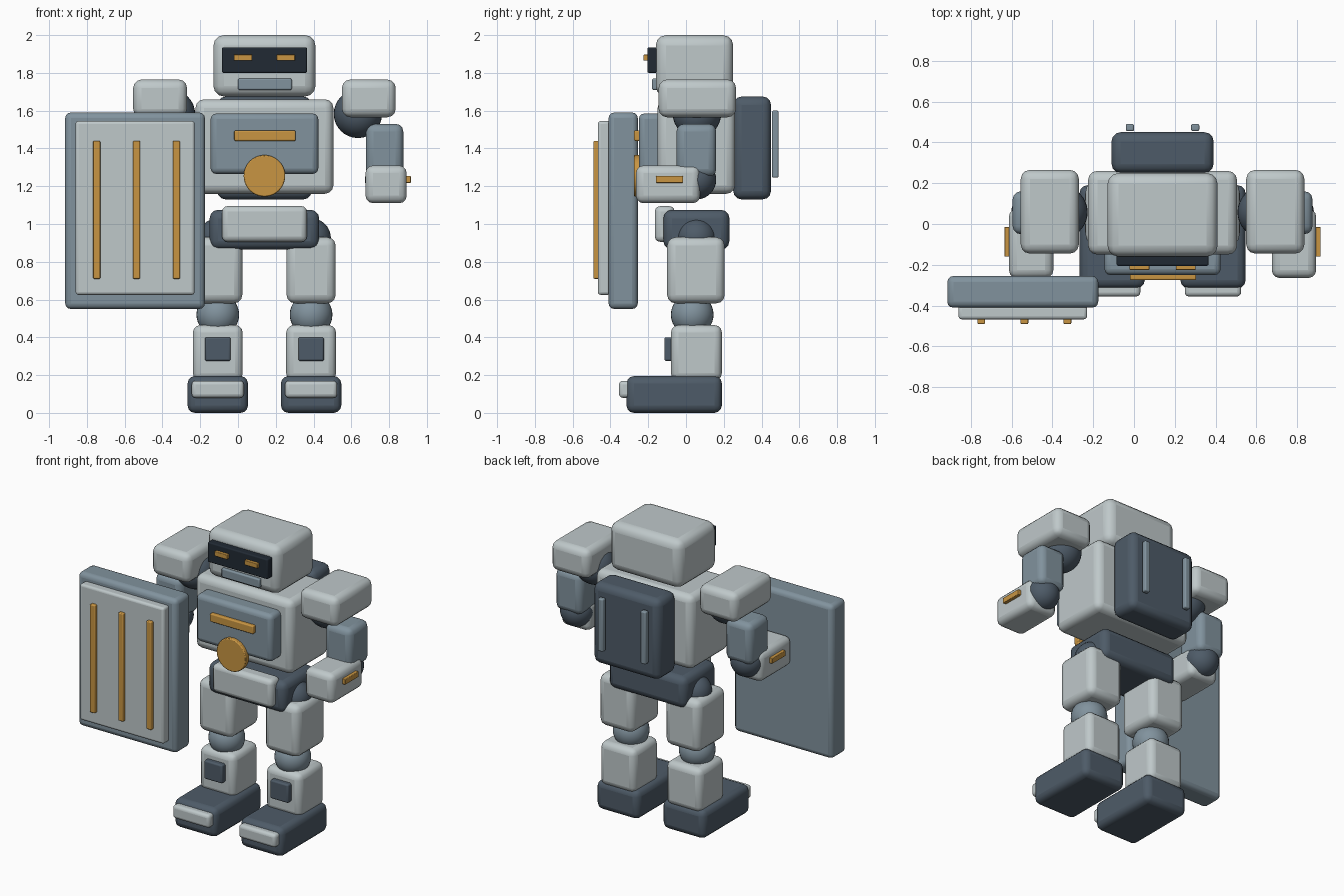
import bpy
import math

if "Cube" in bpy.data.objects:
    bpy.data.objects.remove(bpy.data.objects["Cube"])


def material(name, rgb):
    m = bpy.data.materials.new(name)
    m.diffuse_color = (*rgb, 1)
    m.use_nodes = True
    m.node_tree.nodes["Principled BSDF"].inputs["Base Color"].default_value = m.diffuse_color
    return m


LIGHT = material("light_grey", (0.52, 0.58, 0.59))
STEEL = material("steel_blue", (0.22, 0.29, 0.34))
DARK = material("dark_slate", (0.076, 0.105, 0.138))
GOLD = material("gold", (0.58, 0.30, 0.055))
BLACK = material("visor_black", (0.015, 0.023, 0.034))
CX = 0.14   # body centre line


def finish(name, mat, bevel=0, segments=3):
    ob = bpy.context.object
    ob.name = name
    ob.data.materials.append(mat)
    if bevel:
        mod = ob.modifiers.new("rounding", "BEVEL")
        mod.width = bevel
        mod.segments = segments
    bpy.ops.object.shade_smooth_by_angle(angle=math.radians(40))
    return ob


def box(name, x, y, z, mat, bevel):
    """Rounded box from (low, high) ranges."""
    bpy.ops.mesh.primitive_cube_add(
        size=1, location=[(a + b) / 2 for a, b in (x, y, z)])
    bpy.context.object.scale = [b - a for a, b in (x, y, z)]
    bpy.ops.object.transform_apply(location=False, rotation=False, scale=True)
    return finish(name, mat, bevel)


def ball(name, loc, r, mat):
    bpy.ops.mesh.primitive_uv_sphere_add(
        segments=32, ring_count=16, radius=r, location=loc)
    return finish(name, mat)


# Head
box("head", (-0.13, 0.41), (-0.16, 0.25), (1.675, 2.0), LIGHT, 0.055)
box("visor", (-0.085, 0.365), (-0.205, -0.13), (1.80, 1.935), BLACK, 0.008)
box("mouth_plate", (0.0, 0.285), (-0.18, -0.13), (1.71, 1.77), STEEL, 0.008)

# Torso and chest
box("torso", (-0.225, 0.505), (-0.15, 0.26), (1.16, 1.66), LIGHT, 0.045)
box("chest_plate", (-0.145, 0.425), (-0.25, -0.12), (1.265, 1.585), STEEL, 0.03)
box("chest_bar", (-0.02, 0.305), (-0.275, -0.24), (1.44, 1.495), GOLD, 0.007)
bpy.ops.mesh.primitive_cylinder_add(
    vertices=40, radius=0.11, depth=0.04,
    location=(CX, -0.255, 1.255), rotation=(math.pi / 2, 0, 0))
finish("chest_disc", GOLD, 0.006, 2)

# Backpack
box("backpack", (-0.11, 0.39), (0.25, 0.45), (1.13, 1.675), DARK, 0.045)

# Pelvis
box("pelvis", (-0.15, 0.43), (-0.12, 0.23), (0.865, 1.075), DARK, 0.045)
box("pelvis_plate", (-0.085, 0.365), (-0.165, -0.06), (0.905, 1.095), LIGHT, 0.03)

# Mirrored parts on both sides of the centre line
for side, s in (("left", 1), ("right", -1)):
    def sx(a, b):
        return tuple(sorted((CX + s * a, CX + s * b)))

    box("eye_" + side, sx(0.065, 0.162), (-0.225, -0.2), (1.865, 1.897), GOLD, 0.004)
    box("backpack_strip_" + side, sx(0.14, 0.18), (0.455, 0.49), (1.245, 1.6),
        STEEL, 0.008)

    # Leg
    leg = 0.247
    ball("hip_joint_" + side, (CX + s * leg, 0.055, 0.925), 0.105, DARK)
    box("thigh_" + side, sx(leg - 0.13, leg + 0.13), (-0.1, 0.205), (0.58, 0.93),
        LIGHT, 0.045)
    ball("knee_joint_" + side, (CX + s * leg, 0.033, 0.52), 0.113, STEEL)
    box("shin_" + side, sx(leg - 0.132, leg + 0.132), (-0.08, 0.19), (0.17, 0.465),
        LIGHT, 0.04)
    box("shin_plate_" + side, sx(leg - 0.068, leg + 0.068), (-0.115, -0.06),
        (0.275, 0.4), DARK, 0.01)
    box("foot_" + side, sx(leg - 0.16, leg + 0.16), (-0.315, 0.19), (0, 0.195),
        DARK, 0.04)
    box("toe_cap_" + side, sx(leg - 0.138, leg + 0.138), (-0.355, -0.27),
        (0.08, 0.17), LIGHT, 0.02)

    # Arm
    ball("shoulder_joint_" + side, (CX + s * 0.495, 0.058, 1.583), 0.128, DARK)
    box("shoulder_pad_" + side, sx(0.41, 0.695), (-0.145, 0.265), (1.565, 1.765),
        LIGHT, 0.045)
    box("upper_arm_" + side, sx(0.537, 0.735), (-0.05, 0.16), (1.25, 1.53),
        STEEL, 0.04)
    ball("elbow_joint_" + side, (CX + s * 0.637, 0.055, 1.235), 0.105, DARK)
    box("forearm_" + side, sx(0.535, 0.753), (-0.265, 0.075), (1.11, 1.31),
        LIGHT, 0.04)
    box("forearm_bar_" + side, sx(0.74, 0.775), (-0.16, -0.015), (1.218, 1.255),
        GOLD, 0.004)

# Shield
box("shield", (-0.915, -0.175), (-0.41, -0.255), (0.55, 1.59), STEEL, 0.03)
box("shield_panel", (-0.86, -0.23), (-0.467, -0.4), (0.625, 1.545), LIGHT, 0.015)
for i in range(3):
    x = -0.748 + i * 0.211
    box("shield_bar_%d" % (i + 1), (x - 0.019, x + 0.019), (-0.49, -0.45),
        (0.71, 1.44), GOLD, 0.006)
